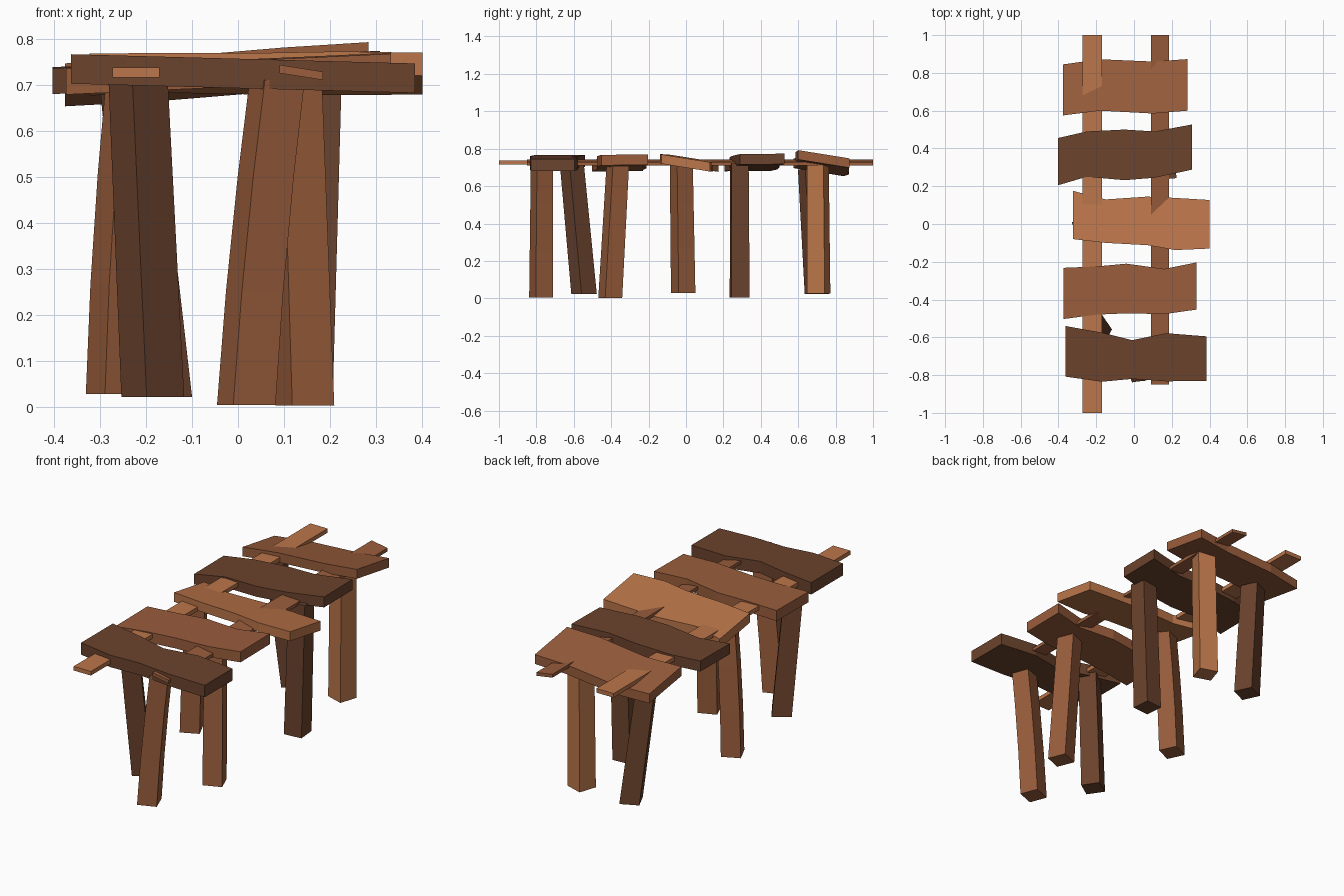
import bpy, bmesh, math
from mathutils import Vector

if "Cube" in bpy.data.objects:
    bpy.data.objects.remove(bpy.data.objects["Cube"])

def material(name, rgb):
    m = bpy.data.materials.new(name)
    m.diffuse_color = (*rgb, 1)
    m.use_nodes = True
    m.node_tree.nodes["Principled BSDF"].inputs["Base Color"].default_value = m.diffuse_color
    return m

LIGHT = material("light_wood", (0.50, 0.18, 0.068))
MID = material("mid_wood", (0.32, 0.11, 0.045))
DARK = material("dark_wood", (0.148, 0.056, 0.026))

def loft(name, rings, mat):
    """Closed beam through a list of four-point cross-sections."""
    bm = bmesh.new()
    loops = [[bm.verts.new(p) for p in ring] for ring in rings]
    for a, b in zip(loops, loops[1:]):
        for i in range(4):
            j = (i + 1) % 4
            bm.faces.new((a[i], a[j], b[j], b[i]))
    bm.faces.new(loops[0])
    bm.faces.new(loops[-1])
    bmesh.ops.recalc_face_normals(bm, faces=bm.faces)
    me = bpy.data.meshes.new(name)
    bm.to_mesh(me)
    bm.free()
    me.materials.append(mat)
    ob = bpy.data.objects.new(name, me)
    bpy.context.collection.objects.link(ob)
    return ob

def plank(name, stations, z_left, z_right, slope, thick, mat):
    """stations: (x, front y, back y); slope tips the plank along y."""
    x0, x1 = stations[0][0], stations[-1][0]
    yc = sum(s[1] + s[2] for s in stations) / (2 * len(stations))
    rings = []
    for x, yf, yb in stations:
        z = z_left + (z_right - z_left) * (x - x0) / (x1 - x0)
        zf, zb = z + slope * (yf - yc), z + slope * (yb - yc)
        rings.append([(x, yf, zf), (x, yb, zb), (x, yb, zb - thick), (x, yf, zf - thick)])
    loft(name, rings, mat)

def post(name, foot, head, z0, z1, turn, mat, bow=0.0):
    """Square leaning post with a slight bow in the middle."""
    rings = []
    for t in (0, 0.35, 0.7, 1):
        c = Vector(foot).lerp(Vector(head), t)
        c.x -= bow * math.sin(math.pi * t)
        r = 0.0695 - 0.004 * t
        z = z0 + (z1 - z0) * t
        rings.append([(c.x + r * math.cos(math.radians(turn + 45 + 90 * k)),
                       c.y + r * math.sin(math.radians(turn + 45 + 90 * k)), z)
                      for k in range(4)])
    loft(name, rings, mat)

# Deck planks, back to front
plank("deck_plank_1", [(-0.375, 0.575, 0.845), (-0.18, 0.60, 0.872), (0.1, 0.585, 0.86),
                       (0.283, 0.60, 0.873)], 0.722, 0.772, -0.16, 0.05, MID)
plank("deck_plank_2", [(-0.403, 0.205, 0.455), (-0.25, 0.25, 0.49), (-0.05, 0.232, 0.50),
                       (0.11, 0.245, 0.49), (0.308, 0.288, 0.527)], 0.737, 0.772, 0.01, 0.056, DARK)
plank("deck_plank_3", [(-0.322, -0.08, 0.175), (-0.15, -0.10, 0.13), (0.07, -0.112, 0.145),
                       (0.22, -0.138, 0.138), (0.40, -0.13, 0.127)], 0.752, 0.746, -0.16, 0.05, LIGHT)
plank("deck_plank_4", [(-0.373, -0.503, -0.232), (-0.2, -0.48, -0.225), (-0.04, -0.473, -0.21),
                       (0.16, -0.477, -0.238), (0.332, -0.453, -0.203)], 0.736, 0.768, 0.01, 0.056, MID)
plank("deck_plank_5", [(-0.362, -0.808, -0.54), (-0.17, -0.835, -0.575), (-0.01, -0.82, -0.615),
                       (0.17, -0.833, -0.578), (0.384, -0.83, -0.595)], 0.766, 0.746, 0.0, 0.064, DARK)

# Long rails threaded under the deck
def rail(name, x0, x1, y0, y1, z0, z1, thick, mat):
    loft(name, [[(x0, y, z0), (x1, y, z1), (x1, y, z1 - thick), (x0, y, z0 - thick)]
                for y in (y0, y1)], mat)

rail("left_rail", -0.272, -0.17, -1, 1, 0.737, 0.737, 0.022, LIGHT)
rail("right_rail", 0.09, 0.185, -0.85, 1, 0.743, 0.728, 0.018, MID)

# Posts: foot and head centres, height range, turn
post("front_right_post", (0.018, -0.775), (0.085, -0.77), 0.005, 0.71, 21, MID, 0.006)
post("front_left_post", (-0.185, -0.545), (-0.217, -0.61), 0.022, 0.715, 34, DARK)
post("second_right_post", (0.145, -0.405), (0.122, -0.365), 0.003, 0.71, 22, MID)
post("middle_left_post", (-0.265, -0.015), (-0.225, -0.025), 0.028, 0.71, 25, MID, 0.006)
post("middle_right_post", (0.152, 0.287), (0.175, 0.285), 0.005, 0.72, 5, DARK)
post("back_right_post", (0.12, 0.71), (0.128, 0.705), 0.025, 0.715, -18, LIGHT)
post("back_left_post", (-0.165, 0.70), (-0.238, 0.66), 0.022, 0.69, 25, DARK)
